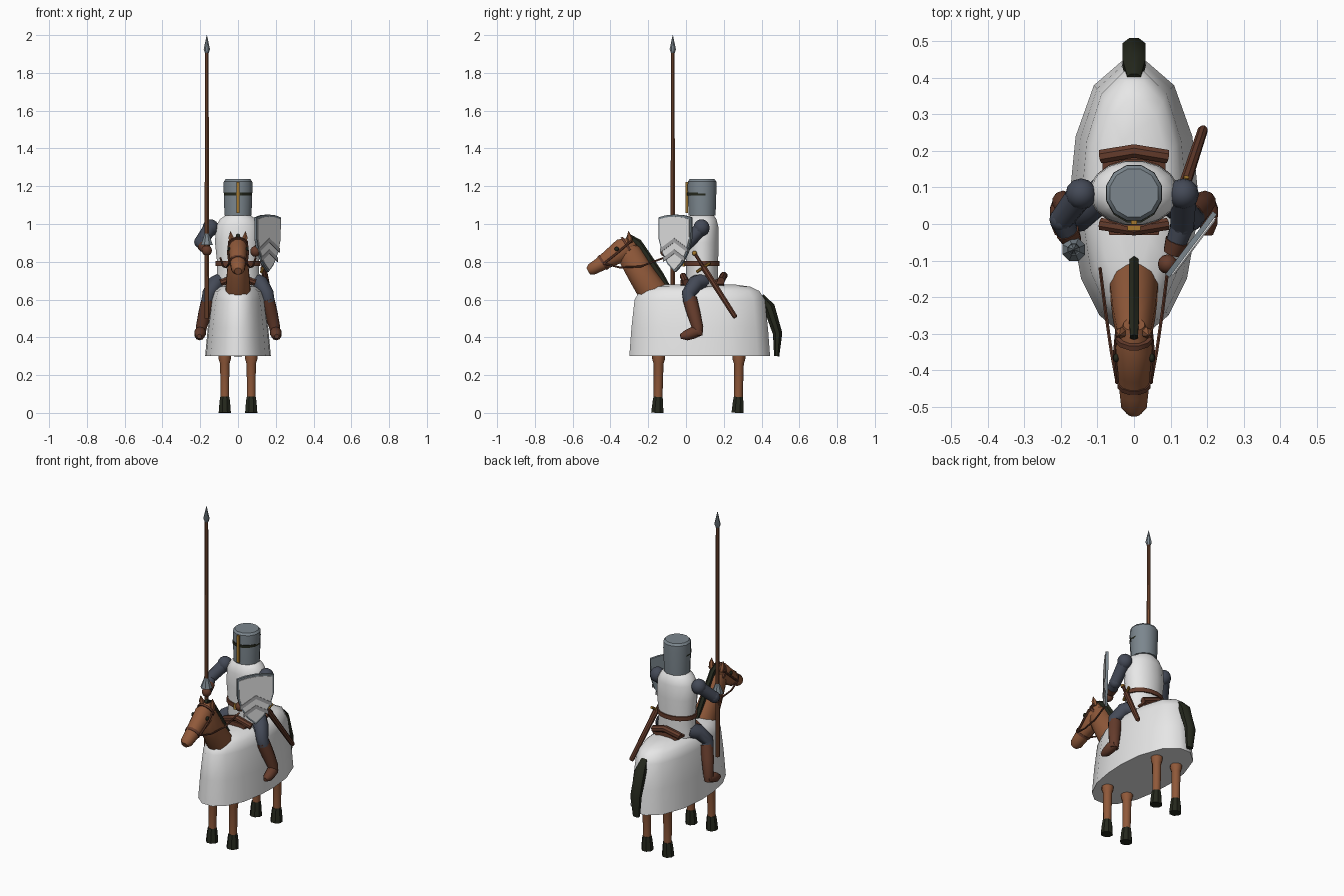
import bpy, bmesh, math
from mathutils import Vector, Matrix

if "Cube" in bpy.data.objects:
    bpy.data.objects.remove(bpy.data.objects["Cube"])


def colour(name, r, g, b):
    m = bpy.data.materials.new(name)
    m.diffuse_color = (r, g, b, 1)
    m.use_nodes = True
    m.node_tree.nodes["Principled BSDF"].inputs["Base Color"].default_value = m.diffuse_color
    return m


COAT = colour("horse_coat", .28, .10, .042)
LEATHER = colour("leather", .13, .045, .025)
WOOD = colour("wood", .19, .07, .032)
DARK = colour("dark_hair", .018, .021, .012)
MAIL = colour("mail", .058, .068, .095)
STEEL = colour("steel", .20, .24, .27)
GOLD = colour("gold", .38, .19, .025)
WHITE = colour("white_cloth", .83, .83, .83)
GREY = colour("grey_stripe", .40, .40, .41)


def finish(name, bm, mat, smooth=40):
    bmesh.ops.recalc_face_normals(bm, faces=bm.faces)
    me = bpy.data.meshes.new(name)
    bm.to_mesh(me)
    bm.free()
    me.materials.append(mat)
    ob = bpy.data.objects.new(name, me)
    bpy.context.collection.objects.link(ob)
    if smooth:
        bpy.ops.object.select_all(action='DESELECT')
        ob.select_set(True)
        bpy.context.view_layer.objects.active = ob
        bpy.ops.object.shade_smooth_by_angle(angle=math.radians(smooth))
    return ob


def skin(bm, rings):
    n = len(rings[0])
    rings = [[bm.verts.new(p) for p in r] for r in rings]
    for a, b in zip(rings, rings[1:]):
        for i in range(n):
            bm.faces.new((a[i], a[(i + 1) % n], b[(i + 1) % n], b[i]))
    bm.faces.new(rings[0])
    bm.faces.new(rings[-1])


def loft(name, secs, mat, n=12, smooth=40):
    """Elliptical tube through sections (x, y, z, half_width, half_depth)."""
    pts = [Vector(s[:3]) for s in secs]
    rings = []
    for i, s in enumerate(secs):
        t = (pts[min(i + 1, len(pts) - 1)] - pts[max(i - 1, 0)]).normalized()
        u = Vector((1, 0, 0)) if abs(t.x) < .9 else Vector((0, 0, 1))
        u = (u - t * u.dot(t)).normalized()
        v = t.cross(u)
        angles = [2 * math.pi * (k + .5) / n for k in range(n)]
        rings.append([pts[i] + u * s[3] * math.cos(q) + v * s[4] * math.sin(q) for q in angles])
    bm = bmesh.new()
    skin(bm, rings)
    return finish(name, bm, mat, smooth)


def rod(name, path, radii, mat, n=8):
    if not isinstance(radii, (list, tuple)):
        radii = [radii] * len(path)
    return loft(name, [(*p, r, r) for p, r in zip(path, radii)], mat, n)


def ball(name, pos, size, mat):
    bm = bmesh.new()
    bmesh.ops.create_uvsphere(bm, u_segments=12, v_segments=8, radius=1,
                              matrix=Matrix.Translation(pos) @ Matrix.Diagonal((*size, 1)))
    return finish(name, bm, mat)


def box(name, pos, size, mat):
    bm = bmesh.new()
    bmesh.ops.create_cube(bm, size=1, matrix=Matrix.Translation(pos) @ Matrix.Diagonal((*size, 1)))
    return finish(name, bm, mat, 0)


def plate(name, outline, thick, mat, frame, offset=0):
    """Flat shape in the local x-z plane, thickened along local y."""
    bm = bmesh.new()
    skin(bm, [[frame @ Vector((x, offset + d, z)) for x, z in outline] for d in (0, thick)])
    return finish(name, bm, mat, 0)


# horse cloth: plan outline shrunk upward into a rounded back
half = [(-.30, .035), (-.25, .095), (-.15, .145), (-.02, .168), (.10, .174),
        (.24, .160), (.38, .110), (.445, .035)]
plan = [(x, y) for y, x in half] + [(-x, y) for y, x in reversed(half)]
levels = [(.30, 1, 1), (.45, .92, .97), (.60, .81, .925), (.645, .72, .85),
          (.668, .55, .72), (.68, .28, .5)]
bm = bmesh.new()
skin(bm, [[(x * sx, .07 + (y - .07) * sy, z) for x, y in plan] for z, sx, sy in levels])
finish("horse_cloth", bm, WHITE, 50)

# horse neck, head, mane and tail
loft("horse_neck", [(0, -.15, .60, .06, .075), (0, -.18, .645, .068, .08), (0, -.245, .745, .06, .072),
                    (0, -.305, .85, .048, .068), (0, -.315, .895, .035, .04)], COAT)
loft("horse_head", [(0, -.275, .905, .03, .03), (0, -.33, .865, .052, .065), (0, -.41, .815, .045, .047),
                    (0, -.465, .78, .04, .037), (0, -.50, .76, .036, .033), (0, -.518, .75, .02, .02)], COAT)
loft("mane", [(0, -.09, .655, .014, .014), (0, -.14, .73, .016, .022), (0, -.20, .82, .016, .022),
              (0, -.255, .90, .016, .022), (0, -.31, .94, .012, .012)], DARK, 6)
loft("tail", [(0, .40, .62, .02, .015), (0, .44, .56, .034, .033), (0, .485, .42, .034, .027),
              (0, .48, .30, .022, .015)], DARK, 8)

# parts of the horse and tack that repeat on both sides
for s, side in ((-1, "right"), (1, "left")):
    rod(f"{side}_ear", [(s * .033, -.295, .90), (s * .037, -.30, .93), (s * .04, -.305, .962)],
        [.014, .015, .001], COAT, 6)
    ball(f"{side}_horse_eye", (s * .049, -.367, .868), (.008, .012, .012), DARK)
    rod(f"{side}_cheek_strap", [(s * .046, -.29, .91), (s * .053, -.36, .85), (s * .046, -.435, .79)],
        .006, LEATHER, 6)
    rod(f"{side}_rein", [(s * .046, -.435, .79), (s * .062, -.35, .77), (s * .078, -.24, .775),
                         (s * .093, -.12, .82)], .005, LEATHER, 6)
    for y, end in ((-.145, "front"), (.28, "back")):
        x = s * .07
        rod(f"{side}_{end}_horse_leg", [(x, y, .34), (x, y, .285), (x, y, .26), (x, y - .003, .07)],
            [.034, .034, .026, .023], COAT, 10)
        rod(f"{side}_{end}_hoof", [(x, y - .007, 0), (x, y - .004, .06), (x, y - .003, .085)],
            [.035, .030, .026], DARK, 8)
loft("noseband", [(0, -.433, .80, .047, .046), (0, -.445, .792, .046, .044)], LEATHER)
loft("browband", [(0, -.305, .887, .052, .056), (0, -.316, .88, .053, .058)], LEATHER)

# saddle
loft("saddle_seat", [(0, -.03, .685, .07, .02), (0, .09, .685, .09, .02), (0, .20, .69, .09, .025)], LEATHER)
rod("saddle_cantle", [(-.09, .185, .70), (0, .20, .728), (.09, .185, .70)], .02, LEATHER)
rod("saddle_pommel", [(-.09, 0, .69), (0, -.015, .725), (.09, 0, .69)], .018, LEATHER)

# rider body and belt
loft("surcoat", [(0, .085, .67, .118, .085), (0, .085, .79, .112, .086), (0, .085, .90, .124, .09),
                 (0, .085, .985, .12, .088), (0, .085, 1.025, .098, .078), (0, .085, 1.05, .06, .06)], WHITE, 16)
loft("belt", [(0, .085, .778, .121, .094), (0, .085, .803, .121, .094)], LEATHER, 16)
box("belt_buckle", (0, -.012, .79), (.035, .012, .032), GOLD)

# helm with sight slit and cross bar
loft("helm", [(0, .085, 1.045, .074, .074), (0, .085, 1.19, .079, .079), (0, .085, 1.225, .078, .078),
              (0, .085, 1.237, .068, .068)], STEEL, 12, 30)
loft("sight_slit", [(0, .082, 1.152, .078, .080), (0, .082, 1.168, .078, .080)], DARK, 12, 30)
box("helm_bar", (0, .004, 1.14), (.016, .012, .165), GOLD)

# rider legs
for s, side in ((-1, "right"), (1, "left")):
    rod(f"{side}_thigh", [(s * .08, .09, .70), (s * .12, .05, .685), (s * .155, .012, .63), (s * .162, .02, .59)],
        [.045, .043, .036, .034], MAIL, 10)
    rod(f"{side}_boot", [(s * .155, .02, .605), (s * .175, .04, .53), (s * .195, .062, .45), (s * .197, .062, .41)],
        [.038, .036, .03, .025], LEATHER, 10)
    rod(f"{side}_foot", [(s * .197, .08, .43), (s * .20, .04, .425), (s * .203, 0, .41), (s * .205, -.03, .405)],
        [.02, .032, .027, .012], LEATHER, 10)

# rider arms: shoulder, elbow, wrist, hand
arms = {"right": [(-.145, .082, .98), (-.198, .012, .905), (-.168, -.05, .865), (-.165, -.068, .86)],
        "left": [(.135, .082, .98), (.132, -.005, .885), (.105, -.08, .862), (.092, -.11, .855)]}
for side, (sh, el, wr, hand) in arms.items():
    ball(f"{side}_shoulder", sh, (.043, .043, .045), MAIL)
    ball(f"{side}_elbow", el, (.034, .034, .034), MAIL)
    rod(f"{side}_upper_arm", [sh, el], [.038, .033], MAIL, 10)
    rod(f"{side}_forearm", [el, wr], [.033, .026], MAIL, 10)
    mid = Vector(el).lerp(Vector(wr), .55)
    rod(f"{side}_glove_cuff", [mid, wr], [.033, .026], LEATHER, 10)
    ball(f"{side}_glove", hand, (.027, .027, .029), LEATHER)

# lance
LX, LY = -.165, -.07
rod("lance_shaft", [(LX, LY, .50), (LX, LY, 1.2), (LX, LY, 1.92)], [.013, .012, .010], WOOD, 8)
rod("lance_tip", [(LX, LY, 1.905), (LX, LY, 1.925), (LX, LY, 2.0)], [.011, .018, .001], STEEL, 8)
rod("lance_guard", [(LX, LY, .89), (LX, LY, .95)], [.034, .012], STEEL, 8)

# shield facing forward and to the left, with rim and chevrons
frame = Matrix.Translation((.162, -.06, 0)) @ Matrix.Rotation(math.radians(53), 4, 'Z')
right_edge = [(0, 1.05), (.06, 1.046), (.108, 1.035), (.106, .92), (.085, .85), (.045, .785)]
outline = right_edge + [(0, .745)] + [(-x, z) for x, z in reversed(right_edge[1:])]
plate("shield_rim", outline, .014, STEEL, frame)
inner = [(x * .91, .91 + (z - .91) * .92) for x, z in outline]
plate("shield_face", inner, .005, WHITE, frame, -.004)
for i, (z, w) in enumerate(((.925, .092), (.865, .072))):
    chevron = [(0, z), (w, z - w * .6), (w, z - .022 - w * .6), (0, z - .022),
               (-w, z - .022 - w * .6), (-w, z - w * .6)]
    plate(f"shield_chevron_{i + 1}", chevron, .004, GREY, frame, -.007)

# sword in its scabbard
top, end = Vector((.118, .045, .845)), Vector((.19, .262, .505))
guard = top.lerp(end, .22)
ball("sword_pommel", top, (.013, .013, .013), GOLD)
rod("sword_grip", [top, guard], .009, LEATHER)
rod("sword_guard", [guard + Vector((-.01, -.036, -.024)), guard + Vector((.01, .036, .024))], .008, GOLD)
rod("scabbard", [guard, guard.lerp(end, .97), end], [.017, .014, .010], LEATHER)
